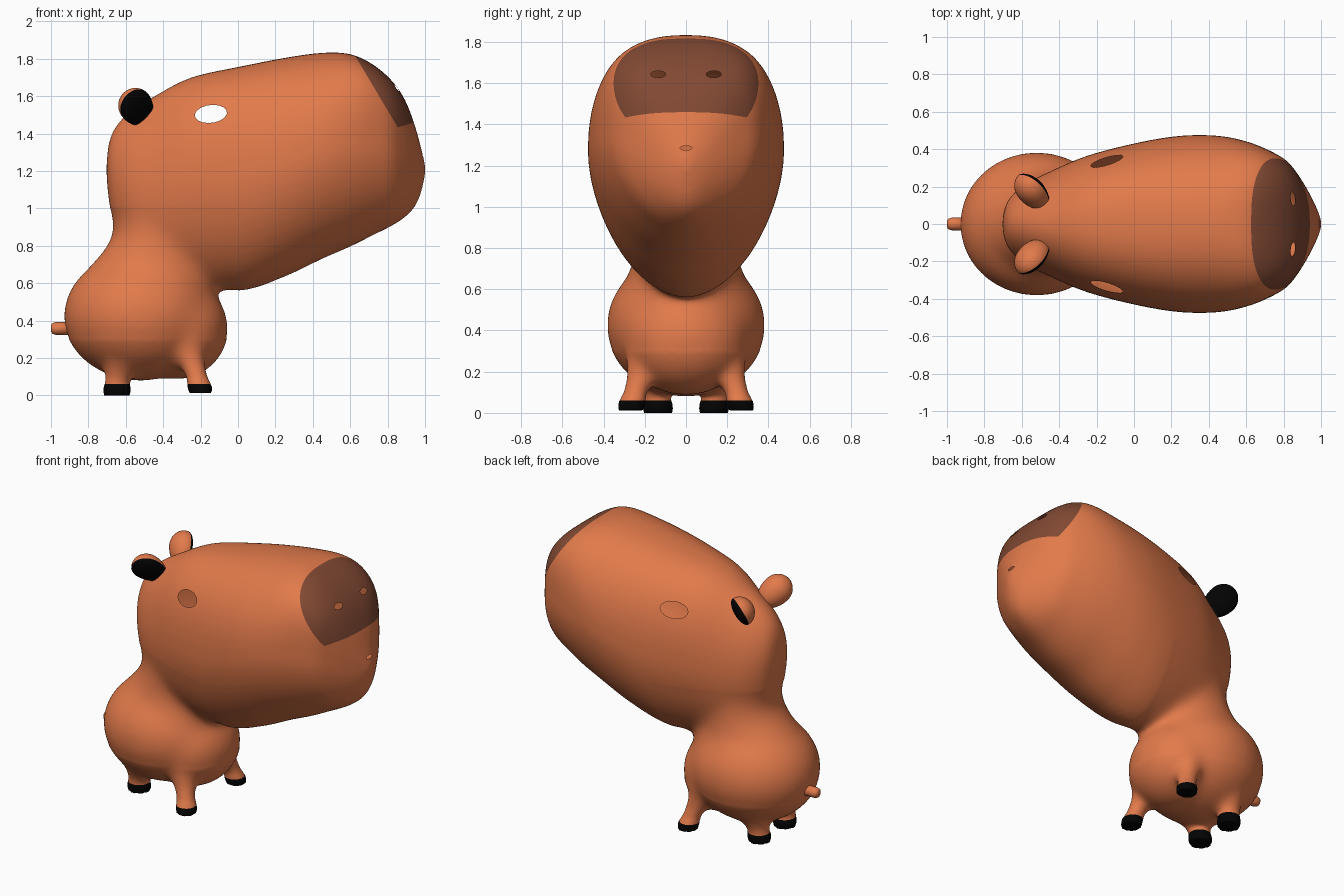
import bpy, bmesh, math
from mathutils import Vector, Matrix

if "Cube" in bpy.data.objects:
    bpy.data.objects.remove(bpy.data.objects["Cube"])


def material(name, rgb):
    m = bpy.data.materials.new(name)
    m.diffuse_color = (*rgb, 1)
    m.use_nodes = True
    m.node_tree.nodes["Principled BSDF"].inputs["Base Color"].default_value = m.diffuse_color
    return m


FUR = material("orange fur", (0.76, 0.195, 0.07))
MUZZLE = material("brown muzzle", (0.22, 0.066, 0.033))
BLACK = material("black", (0.001, 0.001, 0.001))


def loft(bm, rings):
    """Closed tube through equal-sized rings of points."""
    vr = [[bm.verts.new(p) for p in r] for r in rings]
    n = len(vr[0])
    for a, b in zip(vr, vr[1:]):
        for i in range(n):
            j = (i + 1) % n
            bm.faces.new((a[i], a[j], b[j], b[i]))
    bm.faces.new(vr[0][::-1])
    bm.faces.new(vr[-1])


def oval(x, y, z, rx, ry):
    """Horizontal ring of points."""
    return [(x + rx * math.cos(k * math.pi / 16), y + ry * math.sin(k * math.pi / 16), z) for k in range(32)]


def new_object(name, bm, mats):
    me = bpy.data.meshes.new(name)
    bmesh.ops.recalc_face_normals(bm, faces=bm.faces[:])
    bm.to_mesh(me)
    bm.free()
    for m in mats:
        me.materials.append(m)
    ob = bpy.data.objects.new(name, me)
    bpy.context.collection.objects.link(ob)
    return ob


def spline(rows, steps):
    """Catmull-Rom resampling of a list of tuples."""
    out = []
    for i in range(len(rows) - 1):
        p = [rows[max(0, min(len(rows) - 1, i + k))] for k in (-1, 0, 1, 2)]
        for s in range(steps):
            t = s / steps
            out.append([0.5 * (2 * b + (c - a) * t + (2*a - 5*b + 4*c - d) * t*t
                               + (3*b - a - 3*c + d) * t**3) for a, b, c, d in zip(*p)])
    out.append(list(rows[-1]))
    return out


bm = bmesh.new()

# Head: cross-sections along x (x, top z, bottom z, half width, top roundness)
HEAD = [(-.702, 1.25, 1.16, .03, 2), (-.69, 1.35, 1.04, .09, 2), (-.655, 1.435, .86, .15, 2),
        (-.58, 1.515, .70, .215, 2), (-.45, 1.598, .60, .28, 2.1), (-.25, 1.70, .58, .365, 2.3),
        (.02, 1.76, .56, .435, 2.4), (.25, 1.805, .635, .472, 2.3), (.45, 1.832, .73, .472, 2.3),
        (.60, 1.825, .795, .442, 2.7), (.72, 1.77, .855, .395, 3.4), (.82, 1.685, .905, .335, 3.8),
        (.89, 1.585, .95, .245, 3.6), (.94, 1.46, 1.0, .16, 2.8), (.975, 1.34, 1.07, .09, 2.2),
        (1.0, 1.24, 1.17, .025, 2)]


def head_ring(x, zt, zb, w, n):
    zm = (zt + zb) / 2 + .02 * min(1, (zt - zb) / .5)
    ring = []
    for i in range(56):
        a = 2 * math.pi * i / 56
        c, s = math.cos(a), math.sin(a)
        e = 2 / (n if s > 0 else 1.85)
        h = zt - zm if s > 0 else zm - zb
        ring.append((x, math.copysign(w * abs(c) ** e, c), zm + math.copysign(h * abs(s) ** e, s)))
    return ring


loft(bm, [head_ring(*r) for r in spline(HEAD, 4)])

# Body and chest: overlapping ellipsoids
for loc, size in (((-.52, 0, .425), (.415, .388, .345)), ((-.33, 0, .36), (.28, .31, .275))):
    bmesh.ops.create_uvsphere(bm, u_segments=48, v_segments=32, radius=1,
                              matrix=Matrix.Translation(loc) @ Matrix.Diagonal((*size, 1)))

# Neck: flared collar (z, back x, front x, half width)
loft(bm, [oval((b + f) / 2, 0, z, (f - b) / 2, w) for z, b, f, w in
          ((.50, -.88, -.12, .33), (.62, -.855, -.13, .305), (.70, -.785, -.13, .268), (.78, -.715, -.13, .255),
           (.86, -.67, -.15, .25), (.95, -.655, -.2, .24))])

# Legs: short flared stumps (x, y, z, radius)
FRONT = [(-.30, .18, .34, .11), (-.25, .215, .18, .075), (-.215, .25, .09, .06),
         (-.205, .262, .05, .066), (-.20, .267, .012, .063)]
BACK = [(-.60, .17, .25, .13), (-.63, .15, .13, .082), (-.645, .14, .07, .066),
        (-.647, .137, .035, .074), (-.647, .135, 0, .071)]
for leg in (FRONT, BACK):
    for s in (-1, 1):
        loft(bm, [oval(x, s * y, z, r, r) for x, y, z, r in leg])

# Merge head, body and legs into one skin
animal = new_object("head_body_and_legs", bm, [])
mod = animal.modifiers.new("merge", 'REMESH')
mod.mode = 'VOXEL'
mod.voxel_size = .0135
bpy.context.view_layer.update()
merged = bpy.data.meshes.new_from_object(animal.evaluated_get(bpy.context.evaluated_depsgraph_get()))
animal.modifiers.clear()
animal.data = merged
merged.materials.clear()
for m in (FUR, MUZZLE, BLACK):
    merged.materials.append(m)

bm = bmesh.new()
bm.from_mesh(merged)


def soften(test, times):
    vs = [v for v in bm.verts if test(v.co)]
    for _ in range(times):
        bmesh.ops.smooth_vert(bm, verts=vs, factor=.5, use_axis_x=True, use_axis_y=True, use_axis_z=True)


soften(lambda p: p.z > .06, 8)
soften(lambda p: .085 < p.z < .32, 22)
soften(lambda p: .3 < p.z < 1.0 and p.x < .0, 60)


def cut(test, co, no):
    fs = [f for f in bm.faces if test(f.calc_center_median())]
    geom = set(fs)
    for f in fs:
        geom.update(f.edges)
        geom.update(f.verts)
    bmesh.ops.bisect_plane(bm, geom=list(geom), dist=1e-5, plane_co=co, plane_no=no)


# Muzzle patch and hooves: cut clean borders, then colour
back_co, back_no = Vector((.63, 0, 1.81)), Vector((.37, 0, .22))
low_co, low_no = Vector((.86, 0, 1.435)), Vector((-.3, 0, 1))
cut(lambda p: p.x > .5 and p.z > 1.35, back_co, back_no)
cut(lambda p: p.x > .7 and 1.3 < p.z < 1.6, low_co, low_no)
cut(lambda p: p.z < .12, Vector((0, 0, .06)), Vector((0, 0, 1)))
for f in bm.faces:
    c = f.calc_center_median()
    f.material_index = 0
    if c.x > .5 and (c - back_co).dot(back_no) > 0 and (c - low_co).dot(low_no) > 0:
        f.material_index = 1
    elif c.z < .06:
        f.material_index = 2


def hole(centre, u, ru, rv, tilt, test):
    """Open an elliptical hole; u is the horizontal axis of the ellipse."""
    z = Vector((0, 0, 1))
    e1 = u * math.cos(tilt) + z * math.sin(tilt)
    e2 = z * math.cos(tilt) - u * math.sin(tilt)

    def near(p, k=1.3):
        d = p - centre
        return test(p) and abs(d.dot(e1)) < k * ru + .015 and abs(d.dot(e2)) < k * rv + .015
    planes = []
    for i in range(16):
        a = 2 * math.pi * i / 16
        co = centre + e1 * ru * math.cos(a) + e2 * rv * math.sin(a)
        no = (e1 * math.cos(a) / ru + e2 * math.sin(a) / rv).normalized()
        planes.append((co, no))
        cut(near, co, no)
    gone = []
    for f in bm.faces:
        c = f.calc_center_median()
        if near(c) and all((c - co).dot(no) < 1e-6 for co, no in planes):
            gone.append(f)
    bmesh.ops.delete(bm, geom=gone, context='FACES')


# Eyes, nostrils and mouth are open holes
X, Y = Vector((1, 0, 0)), Vector((0, 1, 0))
for s in (-1, 1):
    hole(Vector((-.145, 0, 1.505)), X, .085, .047, .12, lambda p: p.y * s > .1)
    hole(Vector((0, s * .135, 1.643)), Y, .036, .016, 0, lambda p: p.x > .6)
hole(Vector((0, 0, 1.285)), Y, .028, .010, 0, lambda p: p.x > .8)

bm.to_mesh(merged)
bm.free()
merged.shade_smooth()

# Ears: thick rounded tongues, black on the forward and outward side
EAR = Vector((-.548, .195, 1.55))
for s, side in ((-1, "right"), (1, "left")):
    N = Vector((.5, .7, -.42)).normalized()
    L = Vector((-.5, .45, .62))
    L = (L - N * L.dot(N)).normalized()
    W = L.cross(N)
    bm = bmesh.new()
    bmesh.ops.create_uvsphere(bm, u_segments=32, v_segments=20, radius=1)
    for v in bm.verts:
        x, y, z = v.co
        # root reaches into the head, back is domed
        p = EAR + W * x * .093 + L * y * (.1 if y > 0 else .14) + N * z * (.04 if z > 0 else .085)
        v.co = (p.x, s * p.y, p.z)
    for f in bm.faces:
        f.smooth = True
        c = f.calc_center_median()
        f.material_index = 1 if (Vector((c.x, s * c.y, c.z)) - EAR).dot(N) > 0 else 0
    new_object(side + "_ear", bm, [FUR, BLACK])

# Tail: small rounded stub
bm = bmesh.new()
loft(bm, [[(x, r * math.cos(k * math.pi / 10), .358 + r * math.sin(k * math.pi / 10)) for k in range(20)]
          for x, r in ((-.88, .035), (-.975, .034), (-.993, .028), (-1.0, .015))])
tail = new_object("tail", bm, [FUR])
tail.data.shade_smooth()
